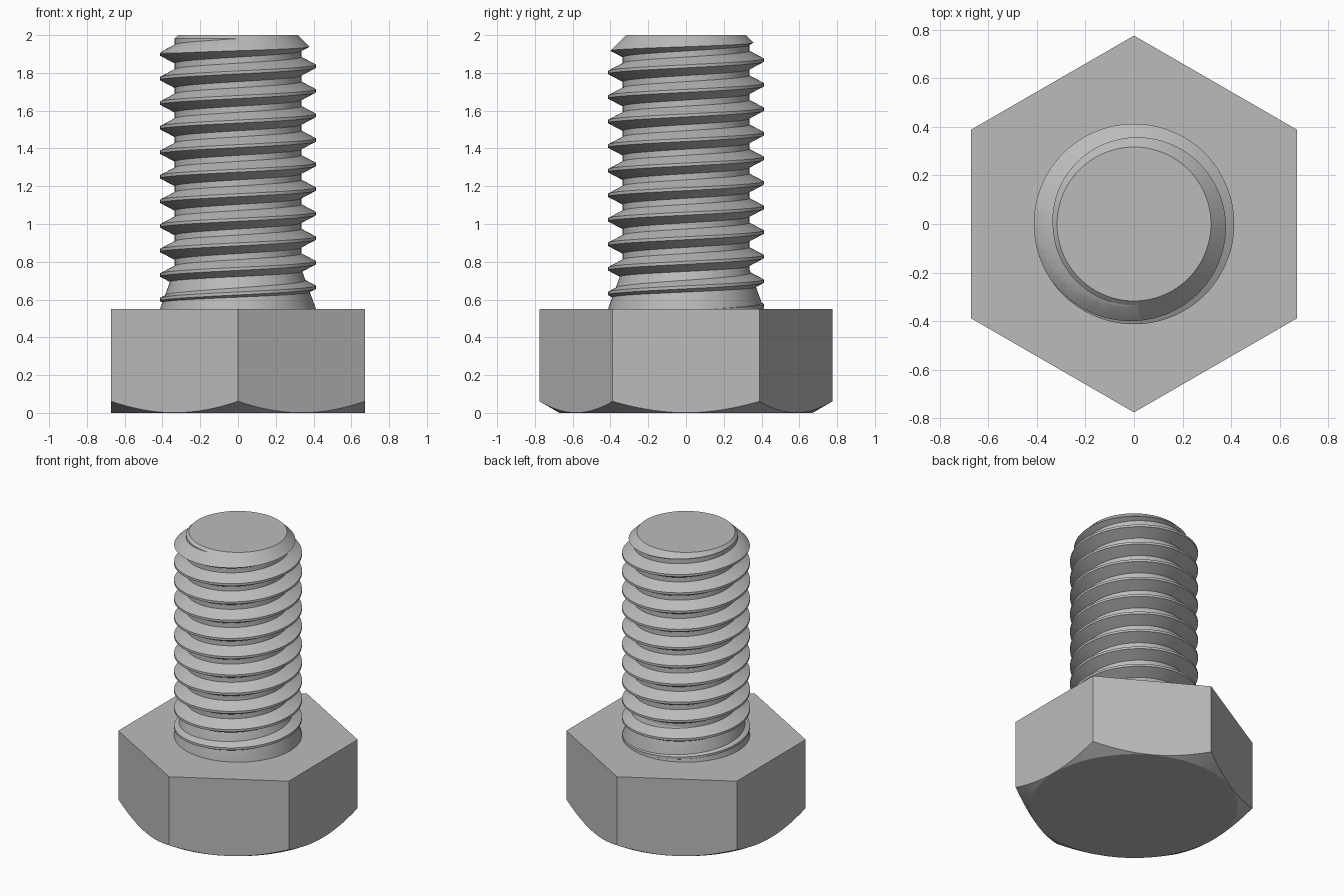
import bpy, bmesh
from math import pi, cos, sin, radians

cube = bpy.data.objects.get("Cube")
if cube:
    bpy.data.objects.remove(cube, do_unlink=True)

SIDES = 96
HEAD_TOP, TIP = 0.55, 2.0
FLAT = 0.672                    # half width across the head flats
CREST, ROOT, PITCH = 0.413, 0.335, 0.13
CREST_Z = 0.665                 # crest height at angle zero

steel = bpy.data.materials.new("steel grey")
steel.use_nodes = True
steel.diffuse_color = (0.5, 0.5, 0.5, 1)
steel.node_tree.nodes["Principled BSDF"].inputs["Base Color"].default_value = (0.5, 0.5, 0.5, 1)


def finish(name, bm):
    """Turn a bmesh into a steel object."""
    bmesh.ops.recalc_face_normals(bm, faces=bm.faces[:])
    mesh = bpy.data.meshes.new(name)
    bm.to_mesh(mesh)
    bm.free()
    obj = bpy.data.objects.new(name, mesh)
    bpy.context.collection.objects.link(obj)
    mesh.materials.append(steel)
    return obj


def lathe(name, profile, sides=SIDES, turn=0.0):
    """Closed solid of revolution from (radius, height) pairs."""
    bm = bmesh.new()
    rings = [[bm.verts.new((r * cos(turn + 2 * pi * i / sides),
                            r * sin(turn + 2 * pi * i / sides), z))
              for i in range(sides)] for r, z in profile]
    for low, high in zip(rings, rings[1:]):
        for i in range(sides):
            k = (i + 1) % sides
            bm.faces.new((low[i], low[k], high[k], high[i]))
    bm.faces.new(rings[0])
    bm.faces.new(rings[-1])
    return finish(name, bm)


def select(obj):
    bpy.ops.object.select_all(action='DESELECT')
    bpy.context.view_layer.objects.active = obj
    obj.select_set(True)


def trim(obj, envelope):
    """Keep only the part of obj inside the envelope."""
    mod = obj.modifiers.new("trim", 'BOOLEAN')
    mod.operation, mod.solver, mod.object = 'INTERSECT', 'EXACT', envelope
    select(obj)
    bpy.ops.object.modifier_apply(modifier=mod.name)
    bpy.data.objects.remove(envelope, do_unlink=True)


def threaded_rod(name, bottom, top):
    """Solid rod with a right-hand helical ridge; its ends are left for trimming."""
    tooth = [(CREST, -0.008), (CREST, 0.008), (ROOT, 0.049), (ROOT, 0.081)]
    first = int((bottom - CREST_Z) / PITCH) - 1
    last = int((top - CREST_Z) / PITCH) + 1
    rows = [(r, CREST_Z + PITCH * n + dz) for n in range(first, last + 1) for r, dz in tooth]
    bm = bmesh.new()
    cols = []
    for i in range(SIDES):
        a = 2 * pi * i / SIDES
        cols.append([bm.verts.new((r * cos(a), r * sin(a), z + PITCH * i / SIDES))
                     for r, z in rows])
    for i in range(SIDES):
        # the last column joins the first one a full turn higher
        nxt = cols[i + 1] if i + 1 < SIDES else cols[0][len(tooth):]
        for j in range(len(nxt) - 1):
            bm.faces.new((cols[i][j], nxt[j], nxt[j + 1], cols[i][j + 1]))
    middle = (rows[0][1] + rows[-1][1]) / 2
    rim = [e for e in bm.edges if e.is_boundary]
    low = bm.verts.new((0, 0, rows[0][1] + PITCH / 2))
    high = bm.verts.new((0, 0, rows[-1][1] + PITCH / 2))
    for e in rim:
        bm.faces.new((*e.verts, low if e.verts[0].co.z < middle else high))
    return finish(name, bm)


# Hexagonal head, its underside rounded off by a 30 degree cone
corner = FLAT / cos(radians(30))
head = lathe("hex_head", [(corner, 0), (corner, HEAD_TOP)], sides=6, turn=radians(30))
flare = 0.4
trim(head, lathe("head_envelope", [(0.67, 0), (0.67 + flare, flare * 0.577), (0.67 + flare, 0.7)], sides=192))

# Threaded shank with a 45 degree chamfer at the tip
shank = threaded_rod("threaded_shank", 0.3, 2.15)
trim(shank, lathe("shank_envelope", [(0.5, 0.5), (0.5, TIP - 0.183), (0.317, TIP)]))

# Tapered thread run-out above the head
runout = lathe("thread_runout", [(CREST, HEAD_TOP - 0.02), (CREST, HEAD_TOP), (ROOT - 0.01, 0.79)])

for part in (head, shank, runout):
    select(part)
    bpy.ops.object.shade_smooth_by_angle(angle=radians(25))
